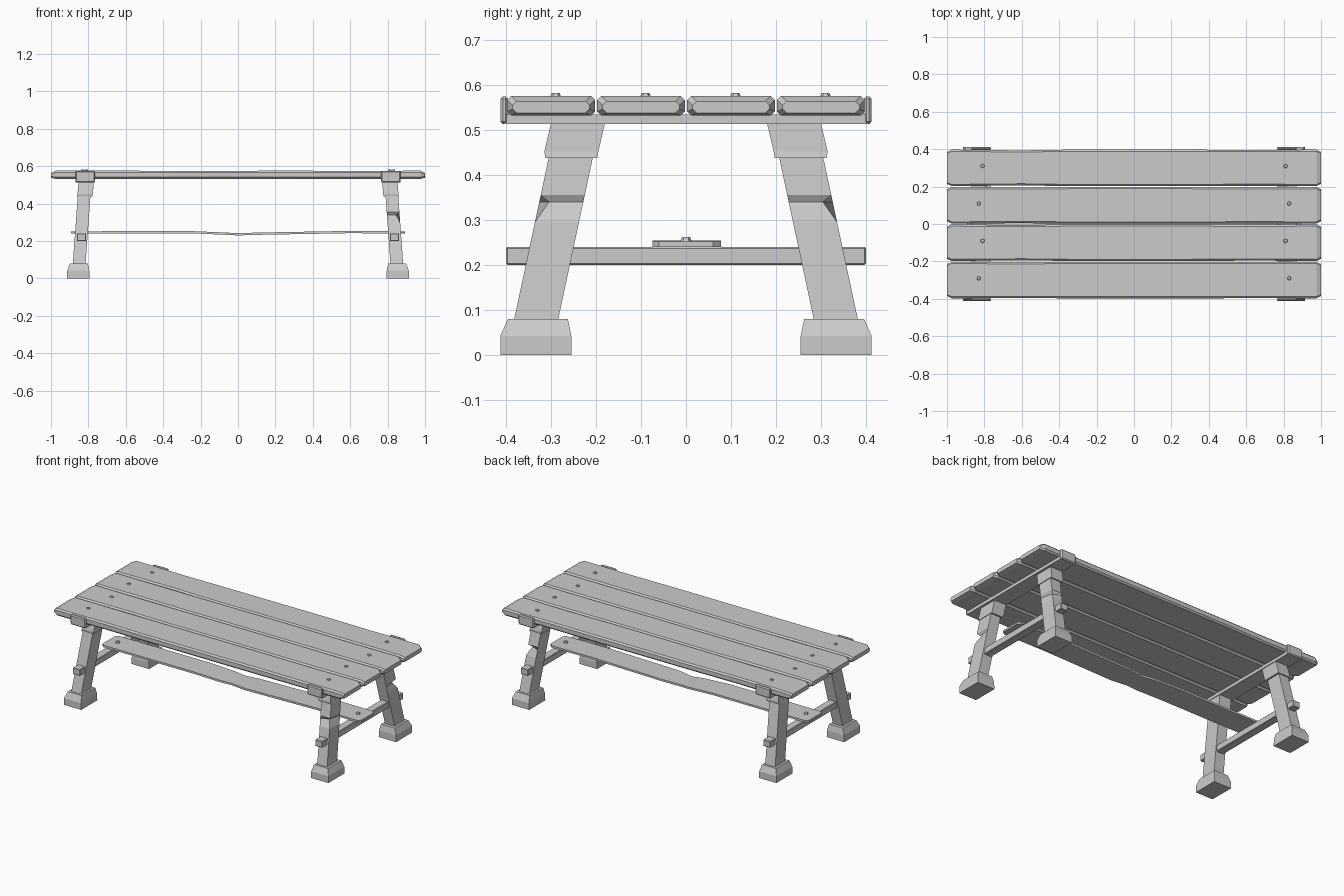
import bpy, bmesh
from mathutils import Vector

cube = bpy.data.objects.get("Cube")
if cube:
    bpy.data.objects.remove(cube, do_unlink=True)

wood = bpy.data.materials.new("weathered_grey")
wood.use_nodes = True
GREY = (0.6, 0.6, 0.6, 1)
wood.diffuse_color = GREY
wood.node_tree.nodes["Principled BSDF"].inputs["Base Color"].default_value = GREY


def finish(name, bm, bevel=0):
    bmesh.ops.recalc_face_normals(bm, faces=bm.faces[:])
    mesh = bpy.data.meshes.new(name)
    bm.to_mesh(mesh)
    bm.free()
    mesh.materials.append(wood)
    obj = bpy.data.objects.new(name, mesh)
    bpy.context.collection.objects.link(obj)
    if bevel:
        mod = obj.modifiers.new("worn_edges", "BEVEL")
        mod.width = bevel
        mod.segments = 1
    return obj


def loft(name, rings, bevel=0):
    """Skin a list of point rings and cap both ends."""
    bm = bmesh.new()
    loops = [[bm.verts.new(p) for p in ring] for ring in rings]
    n = len(loops[0])
    for a, b in zip(loops, loops[1:]):
        for i in range(n):
            j = (i + 1) % n
            bm.faces.new((a[i], a[j], b[j], b[i]))
    bm.faces.new(loops[0])
    bm.faces.new(loops[-1])
    return finish(name, bm, bevel)


def rect_z(x0, x1, y0, y1, z, sx=1, sy=1):
    return [Vector((sx * x, sy * y, z)) for x, y in ((x0, y0), (x1, y0), (x1, y1), (x0, y1))]


def box(name, x0, x1, y0, y1, z0, z1, bevel=0):
    return loft(name, [rect_z(x0, x1, y0, y1, z) for z in (z0, z1)], bevel)


def nail(name, x, y, z):
    bm = bmesh.new()
    bmesh.ops.create_cone(bm, cap_ends=True, segments=6, radius1=0.014, radius2=0.009, depth=0.012)
    bmesh.ops.translate(bm, verts=bm.verts[:], vec=(x, y, z))
    finish(name, bm)


def plank(name, y0, y1, wear):
    """Table board: octagonal section, tapered ends, lightly worn edges."""
    rings = []
    for x, inset, drop in ((-1, 0.012, 0.012), (-0.975, 0, 0), (-0.6, wear, 0), (-0.35, 0, 0.001),
                           (0.3, 0, 0), (0.65, wear / 2, 0.001), (0.975, 0, 0), (1, 0.012, 0.012)):
        a, b = y0 + inset, y1 - inset
        lo, hi = 0.532 + drop / 2, 0.576 - drop
        c = 0.009
        rings.append([(x, a + c, lo), (x, b - c, lo), (x, b, lo + c), (x, b, hi - c),
                      (x, b - c, hi), (x, a + c, hi), (x, a, hi - c), (x, a, lo + c)])
    loft(name, rings)


# Table top boards with nails
for k, wear in enumerate((0.002, 0.003, 0.002, 0.004)):
    yc = -0.3 + 0.2 * k
    plank(f"top_plank_{k + 1}", yc - 0.0975, yc + 0.0975, wear)
    for side in (-1, 1):
        nail(f"top_nail_{k + 1}_{'left' if side > 0 else 'right'}",
             side * (0.82 + 0.01 * (-1) ** k), yc + 0.01, 0.576)

# Legs, feet, head blocks: one corner mirrored to four
for sx, lr in ((-1, "right"), (1, "left")):
    for sy, fb in ((-1, "front"), (1, "back")):
        tag = f"{fb}_{lr}"
        loft(f"foot_{tag}", [rect_z(0.793, 0.913, 0.255, 0.413, 0, sx, sy),
                             rect_z(0.795, 0.913, 0.255, 0.413, 0.042, sx, sy),
                             rect_z(0.803, 0.898, 0.263, 0.396, 0.08, sx, sy)])
        leg = []
        for z in (0.075, 0.25, 0.295, 0.34, 0.355, 0.445):
            t = (z - 0.08) / 0.36
            x, y = 0.849 - 0.026 * t, 0.333 - 0.077 * t
            ring = rect_z(x - 0.034, x + 0.034, y - 0.049, y + 0.049, z, sx, sy)
            # Chipped outer corner
            if abs(z - 0.34) < 0.01 and sx > 0:
                ring[2] -= Vector((0.018 * sx, 0.022 * sy, 0))
            leg.append(ring)
        loft(f"leg_{tag}", leg)
        loft(f"leg_head_{tag}", [rect_z(0.778, 0.861, 0.197, 0.313, 0.438, sx, sy),
                                 rect_z(0.776, 0.858, 0.195, 0.315, 0.452, sx, sy),
                                 rect_z(0.771, 0.853, 0.18, 0.3, 0.516, sx, sy)])
        # Raised end of the cross beam
        ya, yb = sorted((sy * 0.395, sy * 0.413))
        xa, xb = sorted((sx * 0.765, sx * 0.87))
        box(f"beam_end_{tag}", xa, xb, ya, yb, 0.513, 0.575, 0.006)

    # Beam under the boards and low stretcher between the legs
    xa, xb = sorted((sx * 0.768, sx * 0.868))
    box(f"cross_beam_{lr}", xa, xb, -0.405, 0.405, 0.513, 0.535)
    xa, xb = sorted((sx * 0.812, sx * 0.862))
    box(f"stretcher_{lr}", xa, xb, -0.4, 0.4, 0.2, 0.24, 0.003)
    nail(f"shelf_nail_{lr}", sx * 0.83, 0, 0.256)

# Long thin board resting on the stretchers, sagging in the middle
shelf = []
for x, y0, y1, z in ((-0.893, -0.06, 0.06, 0.24), (-0.875, -0.075, 0.078, 0.24), (-0.25, -0.075, 0.078, 0.241),
                     (-0.08, -0.07, 0.078, 0.234), (0, -0.058, 0.07, 0.23), (0.1, -0.075, 0.078, 0.233),
                     (0.6, -0.075, 0.078, 0.242), (0.875, -0.075, 0.078, 0.24), (0.893, -0.06, 0.06, 0.24)):
    shelf.append([(x, y0, z), (x, y1, z), (x, y1, z + 0.012), (x, y0, z + 0.012)])
loft("low_shelf", shelf)
